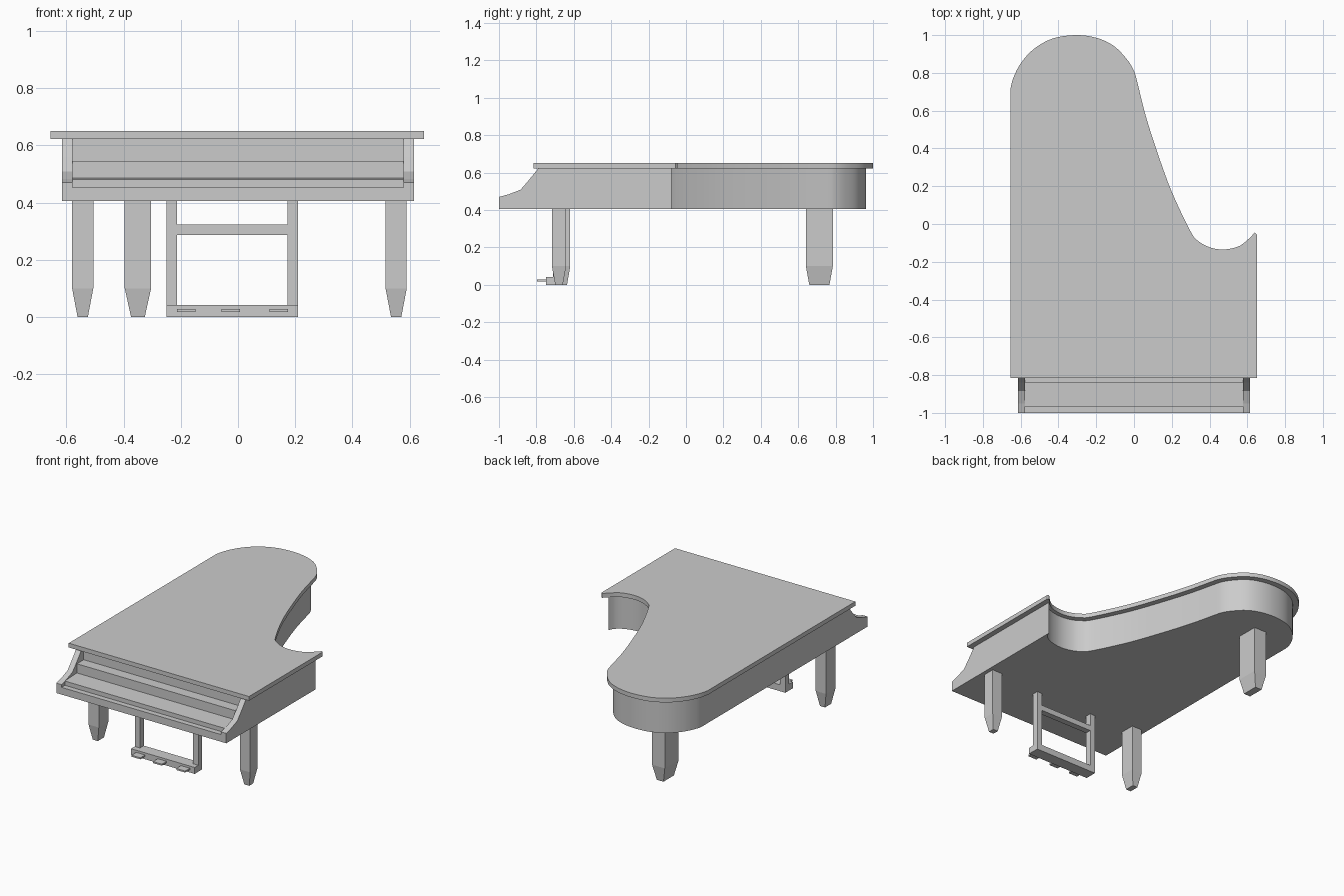
import bpy, bmesh
from mathutils import Vector

cube = bpy.data.objects.get("Cube")
if cube:
    bpy.data.objects.remove(cube, do_unlink=True)

grey = bpy.data.materials.new("plain_grey")
grey.use_nodes = True
grey.diffuse_color = (0.6, 0.6, 0.6, 1)
grey.node_tree.nodes["Principled BSDF"].inputs["Base Color"].default_value = (0.6, 0.6, 0.6, 1)


def finish(name, bm, smooth=False):
    bmesh.ops.recalc_face_normals(bm, faces=bm.faces)
    mesh = bpy.data.meshes.new(name)
    bm.to_mesh(mesh)
    bm.free()
    mesh.materials.append(grey)
    obj = bpy.data.objects.new(name, mesh)
    bpy.context.collection.objects.link(obj)
    if smooth:
        bpy.ops.object.select_all(action="DESELECT")
        obj.select_set(True)
        bpy.context.view_layer.objects.active = obj
        bpy.ops.object.shade_smooth_by_angle(angle=0.5)
    return obj


def prism(name, points, shift, smooth=False):
    """Extrude a flat polygon along a vector."""
    bm = bmesh.new()
    face = bm.faces.new([bm.verts.new(p) for p in points])
    top = bmesh.ops.extrude_face_region(bm, geom=[face], use_keep_orig=True)["geom"]
    bmesh.ops.translate(bm, vec=shift, verts=[v for v in top if isinstance(v, bmesh.types.BMVert)])
    return finish(name, bm, smooth)


def box(name, x0, x1, y0, y1, z0, z1):
    return prism(name, [(x0, y0, z0), (x1, y0, z0), (x1, y1, z0), (x0, y1, z0)], (0, 0, z1 - z0))


def side_profile(name, profile, x0, x1):
    """Extrude a (y, z) profile across x."""
    return prism(name, [(x0, y, z) for y, z in profile], (x1 - x0, 0, 0))


def spline(points, steps=4):
    """Smooth curve through the points."""
    pts = [Vector(p) for p in points]
    pts = [2 * pts[0] - pts[1]] + pts + [2 * pts[-1] - pts[-2]]
    out = []
    for a, b, c, d in zip(pts, pts[1:], pts[2:], pts[3:]):
        for i in range(steps):
            t = i / steps
            out.append(0.5 * (2 * b + (c - a) * t + (2 * a - 5 * b + 4 * c - d) * t ** 2
                              + (3 * b - a - 3 * c + d) * t ** 3))
    return out + [pts[-2]]


# Curved rim, from the treble corner round the tail to the straight side
rim = spline([(0.64, -0.045), (0.6, -0.085), (0.55, -0.12), (0.47, -0.135), (0.4, -0.123),
              (0.34, -0.09), (0.3, -0.04), (0.2, 0.17), (0.12, 0.39), (0.06, 0.58),
              (0.02, 0.74), (0, 0.81), (-0.04, 0.875), (-0.11, 0.945), (-0.2, 0.986),
              (-0.31, 1), (-0.43, 0.982), (-0.53, 0.927), (-0.6, 0.85), (-0.64, 0.77),
              (-0.655, 0.71)])

# Lid
lid = [(-0.655, -0.815), (0.65, -0.815), (0.65, -0.055)] + [tuple(p) for p in rim]
prism("lid", [(x, y, 0.622) for x, y in lid], (0, 0, 0.028), True)

# Case, set in from the lid edge
LOW, TOP, BACK = 0.405, 0.622, -0.77
inner = []
for i in range(len(rim)):
    along = (rim[min(i + 1, len(rim) - 1)] - rim[max(i - 1, 0)]).normalized()
    inset = min(0.037, 0.01 + 0.0015 * i)
    p = rim[i] + Vector((-along.y, along.x)) * inset
    if -0.615 < p.x < 0.61:
        inner.append((p.x, p.y))
case = [(-0.615, BACK), (0.615, BACK), (0.615, -0.078)] + inner + [(-0.615, 0.71)]
prism("case", [(x, y, LOW) for x, y in case], (0, 0, TOP - LOW), True)

# Cheeks at both ends of the keyboard
cheek = [(BACK, LOW), (-1, LOW), (-1, 0.47), (-0.95, 0.483), (-0.885, 0.508),
         (-0.84, 0.56), (-0.79, TOP), (BACK, TOP)]
side_profile("right_cheek", cheek, -0.615, -0.578)
side_profile("left_cheek", cheek, 0.578, 0.615)

# Key slip, keyboard and fallboard ledge in one stepped profile
steps = [(BACK, LOW), (-1, LOW), (-1, 0.452), (-0.965, 0.452), (-0.965, 0.48),
         (-0.84, 0.485), (-0.84, 0.545), (BACK, 0.545)]
side_profile("keyboard_shelf", steps, -0.578, 0.578)


def leg(name, x, y, half_x, half_y, foot_x, foot_y):
    """Square post with a tapered foot."""
    bm = bmesh.new()
    rings = []
    for z, hx, hy in ((0, foot_x, foot_y), (0.1, half_x, half_y), (LOW, half_x, half_y)):
        rings.append([bm.verts.new((x + sx * hx, y + sy * hy, z))
                      for sx, sy in ((-1, -1), (1, -1), (1, 1), (-1, 1))])
    for a, b in zip(rings, rings[1:]):
        for i in range(4):
            j = (i + 1) % 4
            bm.faces.new((a[i], a[j], b[j], b[i]))
    bm.faces.new(rings[0])
    bm.faces.new(rings[-1])
    finish(name, bm)


leg("front_right_leg", -0.543, -0.668, 0.037, 0.049, 0.018, 0.032)
leg("front_left_leg", 0.553, -0.679, 0.037, 0.038, 0.018, 0.02)
leg("back_leg", -0.35, 0.713, 0.046, 0.072, 0.024, 0.054)

# Pedal frame
box("pedal_box", -0.25, 0.21, -0.748, -0.67, 0, 0.042)
box("pedal_post_right", -0.25, -0.213, -0.71, -0.67, 0.042, LOW)
box("pedal_post_left", 0.173, 0.21, -0.71, -0.67, 0.042, LOW)
box("pedal_crossbar", -0.213, 0.173, -0.71, -0.67, 0.287, 0.323)
for side, x in (("right", -0.181), ("middle", -0.025), ("left", 0.143)):
    box(side + "_pedal", x - 0.032, x + 0.032, -0.797, -0.748, 0.018, 0.028)
